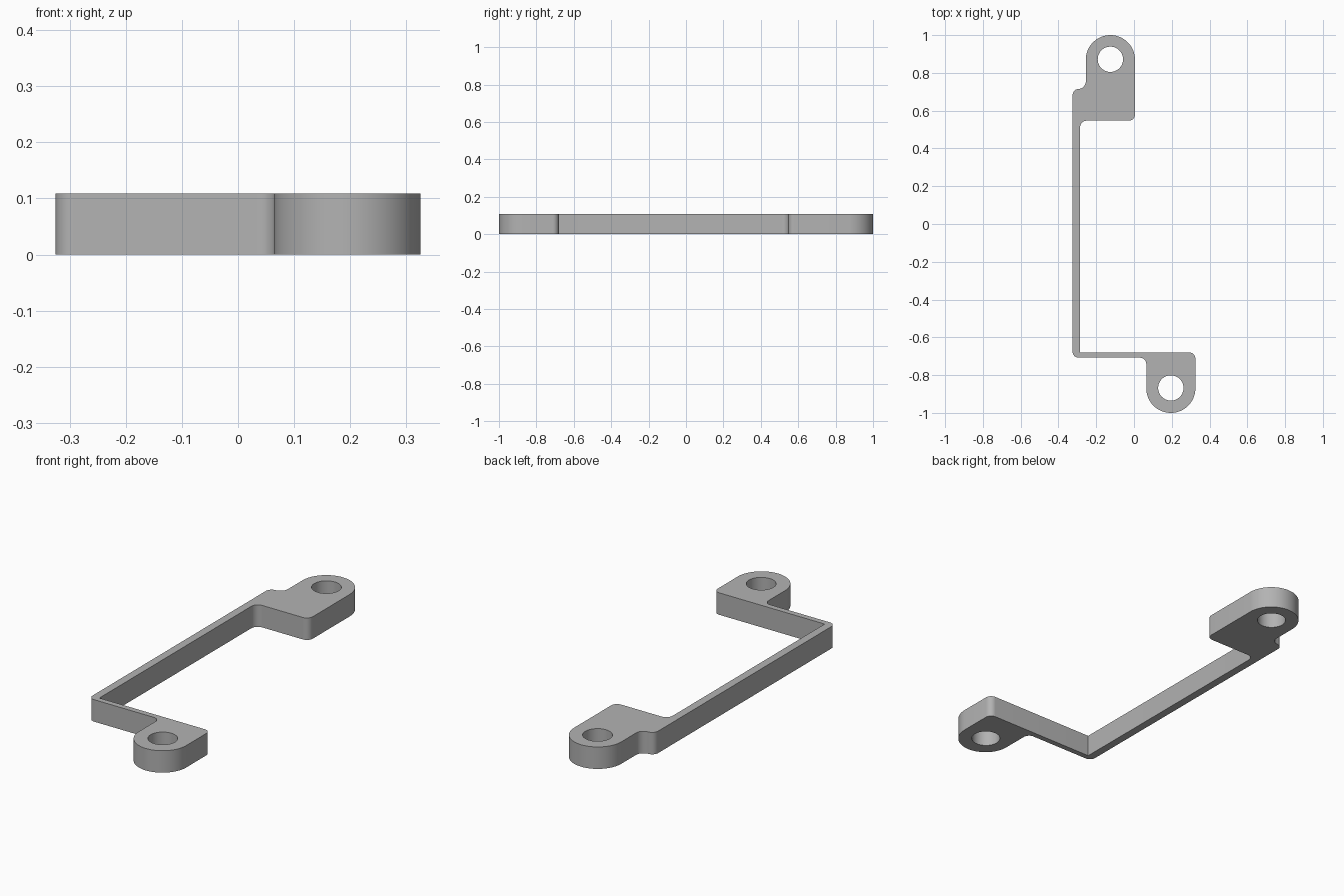
import bpy, bmesh, math
from mathutils import Vector

cube = bpy.data.objects.get("Cube")
if cube:
    bpy.data.objects.remove(cube, do_unlink=True)

HEIGHT = 0.109
LUG_R, HOLE_R, ROUND = 0.13, 0.067, 0.032

# Bracket material
grey = bpy.data.materials.new("mid grey")
grey.use_nodes = True
colour = (0.45, 0.45, 0.45, 1)
grey.diffuse_color = colour
grey.node_tree.nodes["Principled BSDF"].inputs["Base Color"].default_value = colour


def rounded(corners):
    """Outline points with every right-angled corner replaced by an arc."""
    points = []
    for i, (x, y, r) in enumerate(corners):
        p = Vector((x, y))
        if r == 0:
            points.append(p)
            continue
        a = (Vector(corners[i - 1][:2]) - p).normalized()
        b = (Vector(corners[(i + 1) % len(corners)][:2]) - p).normalized()
        centre = p + (a + b) * r
        steps = 24 if r == LUG_R else 10
        for k in range(steps + 1):
            t = math.pi / 2 * k / steps
            q = centre - b * r * math.cos(t) - a * r * math.sin(t)
            if not points or (q - points[-1]).length > 1e-4:
                points.append(q)
    return points


# Bracket outline: upper lug, long arm, short arm and lower lug
outline = [
    (0.005, 1.0, LUG_R), (-0.255, 1.0, LUG_R),
    (-0.255, 0.715, 0.04), (-0.325, 0.715, ROUND),
    (-0.325, -0.708, ROUND), (0.065, -0.708, ROUND),
    (0.065, -1.0, LUG_R), (0.325, -1.0, LUG_R),
    (0.325, -0.68, ROUND), (-0.285, -0.68, 0),
    (-0.285, 0.547, 0.035), (0.005, 0.547, ROUND),
]
bm = bmesh.new()
base = bm.faces.new([bm.verts.new((p.x, p.y, 0)) for p in rounded(outline)])
top = bmesh.ops.extrude_face_region(bm, geom=[base])["geom"]
bmesh.ops.translate(bm, vec=(0, 0, HEIGHT),
                    verts=[g for g in top if isinstance(g, bmesh.types.BMVert)])
bmesh.ops.recalc_face_normals(bm, faces=bm.faces)
mesh = bpy.data.meshes.new("bracket")
bm.to_mesh(mesh)
bm.free()
bracket = bpy.data.objects.new("bracket", mesh)
bpy.context.collection.objects.link(bracket)
mesh.materials.append(grey)


# Screw holes through both lugs
def drill(name, x, y):
    bpy.ops.mesh.primitive_cylinder_add(vertices=64, radius=HOLE_R, depth=1, location=(x, y, 0))
    cutter = bpy.context.object
    cutter.name = name
    cutter.data.materials.append(grey)
    mod = bracket.modifiers.new(name, "BOOLEAN")
    mod.operation, mod.solver, mod.object = "DIFFERENCE", "EXACT", cutter
    bpy.context.view_layer.objects.active = bracket
    bpy.ops.object.modifier_apply(modifier=name)
    bpy.data.objects.remove(cutter, do_unlink=True)


drill("upper_hole", -0.125, 0.872)
drill("lower_hole", 0.195, -0.868)

bpy.ops.object.select_all(action="DESELECT")
bracket.select_set(True)
bpy.context.view_layer.objects.active = bracket
bpy.ops.object.shade_smooth_by_angle(angle=math.radians(30))
